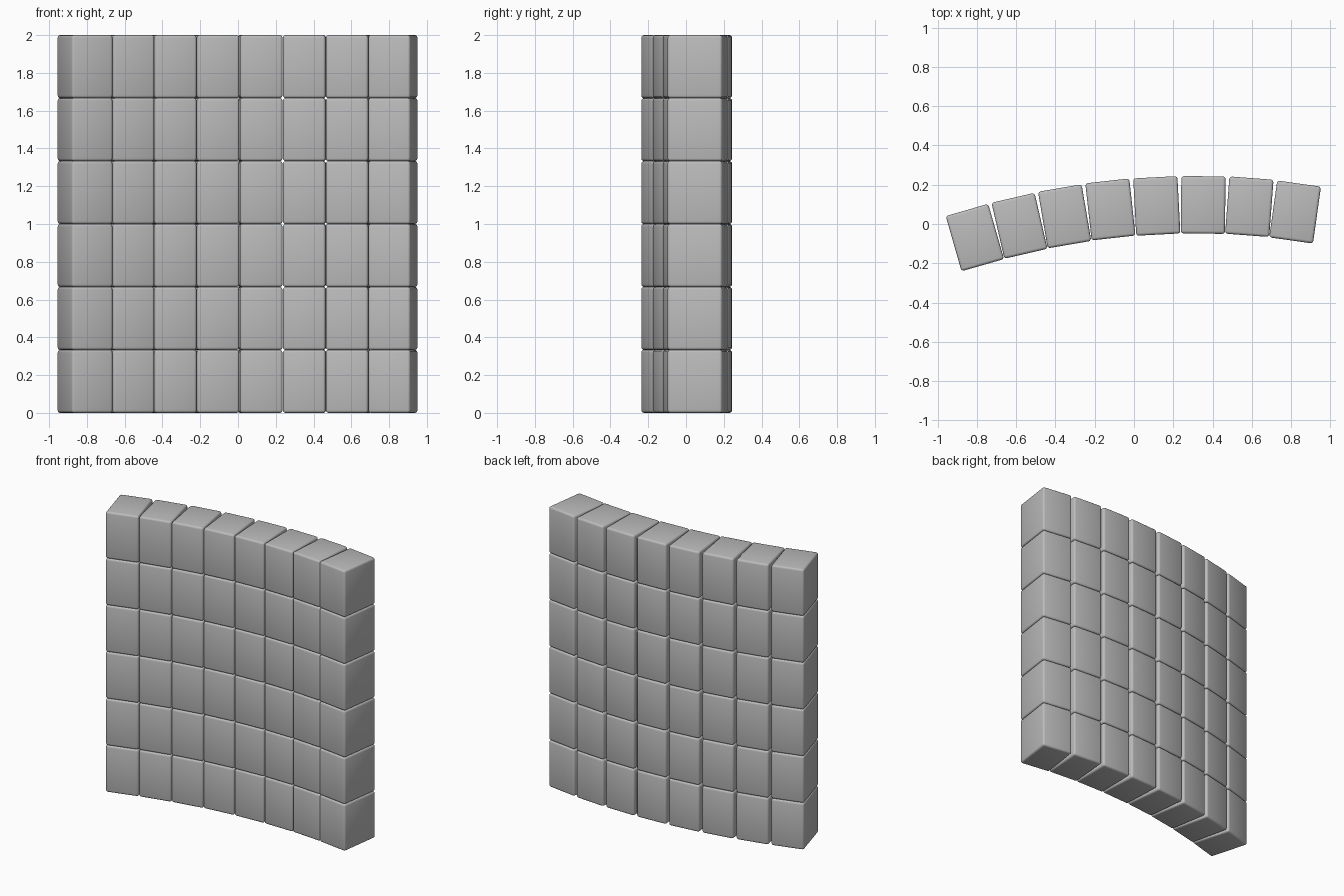
import bpy
import bmesh
from math import radians
from mathutils import Matrix

cube = bpy.data.objects.get("Cube")
if cube:
    bpy.data.objects.remove(cube, do_unlink=True)

# Plain grey stone
stone = bpy.data.materials.new("grey_stone")
stone.use_nodes = True
grey = (0.5, 0.5, 0.5, 1)
stone.diffuse_color = grey
stone.node_tree.nodes["Principled BSDF"].inputs["Base Color"].default_value = grey

ROWS = 6
HEIGHT = 2 / ROWS
WIDTH, DEPTH = 0.225, 0.292

# One softened block, shared by the whole wall
mesh = bpy.data.meshes.new("block")
bm = bmesh.new()
bmesh.ops.create_cube(bm, size=1, matrix=Matrix.Diagonal((WIDTH, DEPTH, HEIGHT, 1)))
bmesh.ops.bevel(bm, geom=bm.edges[:], offset=0.014, segments=3,
                profile=0.5, affect='EDGES')
for face in bm.faces:
    face.smooth = True
bm.to_mesh(mesh)
bm.free()
mesh.materials.append(stone)

# Columns along the arc: x, y, turn in degrees
columns = [
    (-0.81, -0.069, 16), (-0.583, -0.009, 13), (-0.353, 0.039, 9.7),
    (-0.12, 0.074, 6.3), (0.116, 0.092, 3), (0.352, 0.097, -0.6),
    (0.587, 0.088, -4.3), (0.82, 0.061, -8),
]

# Stack the blocks
for c, (x, y, turn) in enumerate(columns, 1):
    for r in range(ROWS):
        block = bpy.data.objects.new(f"block_column_{c}_row_{r + 1}", mesh)
        block.location = (x, y, (r + 0.5) * HEIGHT)
        block.rotation_euler.z = radians(turn)
        bpy.context.collection.objects.link(block)

# Soft rounded edges, flat sides
bpy.ops.object.select_all(action='DESELECT')
first = bpy.data.objects["block_column_1_row_1"]
first.select_set(True)
bpy.context.view_layer.objects.active = first
bpy.ops.object.shade_smooth_by_angle(angle=radians(35))
